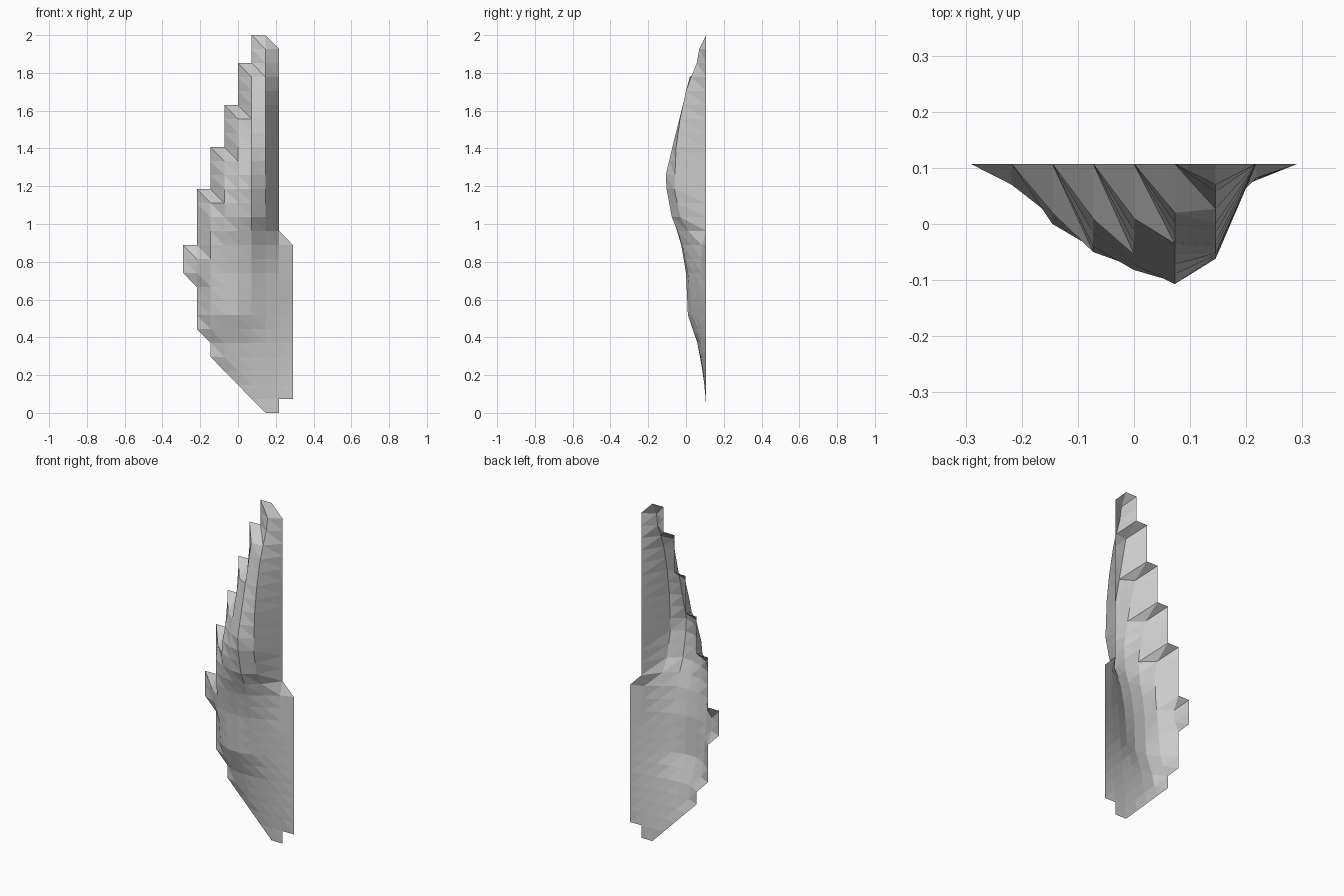
import bpy, bmesh

if "Cube" in bpy.data.objects:
    bpy.data.objects.remove(bpy.data.objects["Cube"])

# Faceted relief shell: a triangulated grid pushed forward (-y) from a flat back plane
DX, DZ, BACK = 0.0727, 2 / 27, 0.107

# Vertical profile of each raised grid column: (row, y) key points, bottom to top
PROFILES = {
    1: [(10, .078), (11, .07)],
    2: [(6, .07), (7, .045), (9, .03), (12, .005), (14, .0), (15, .02)],
    3: [(4, .08), (5, .065), (7, .012), (10, .003), (12, -.018), (13, -.035),
        (15, -.05), (16, -.04), (18, .01)],
    4: [(3, .088), (5, .06), (7, .01), (10, .0), (12, -.025), (14, -.07),
        (16, -.082), (17, -.072), (19, -.035), (21, .01)],
    5: [(2, .097), (5, .067), (7, .03), (10, .01), (12, -.02), (13, -.045),
        (14, -.075), (16, -.103), (17, -.107), (19, -.072), (21, -.035), (24, .02)],
    6: [(1, .104), (4, .083), (7, .058), (10, .045), (12, .03), (13, .012),
        (14, -.03), (16, -.062), (19, -.052), (21, -.032), (23, .0), (24, .027),
        (25, .057), (26, .07)],
    7: [(2, .102), (6, .085), (9, .078), (12, .082)],
}


def depth(col, row):
    """Interpolated y of a grid point, or None when it lies on the back plane."""
    pts = PROFILES.get(col, [])
    for (r0, y0), (r1, y1) in zip(pts, pts[1:]):
        if r0 <= row <= r1:
            return y0 + (y1 - y0) * (row - r0) / (r1 - r0)
    return None


bm = bmesh.new()
grid = {}


def vert(p):
    if p not in grid:
        y = depth(*p)
        grid[p] = bm.verts.new(((p[0] - 4) * DX, BACK if y is None else y, p[1] * DZ))
    return grid[p]


# Keep only triangles touching a raised point, so the outline is stepped
for i in range(8):
    for j in range(27):
        a, b, c, d = (i, j), (i + 1, j), (i + 1, j + 1), (i, j + 1)
        for tri in ((a, b, d), (b, c, d)):
            if any(depth(*p) is not None for p in tri):
                bm.faces.new([vert(p) for p in tri])

mesh = bpy.data.meshes.new("relief_shell")
bm.to_mesh(mesh)
bm.free()
shell = bpy.data.objects.new("relief_shell", mesh)
bpy.context.collection.objects.link(shell)
